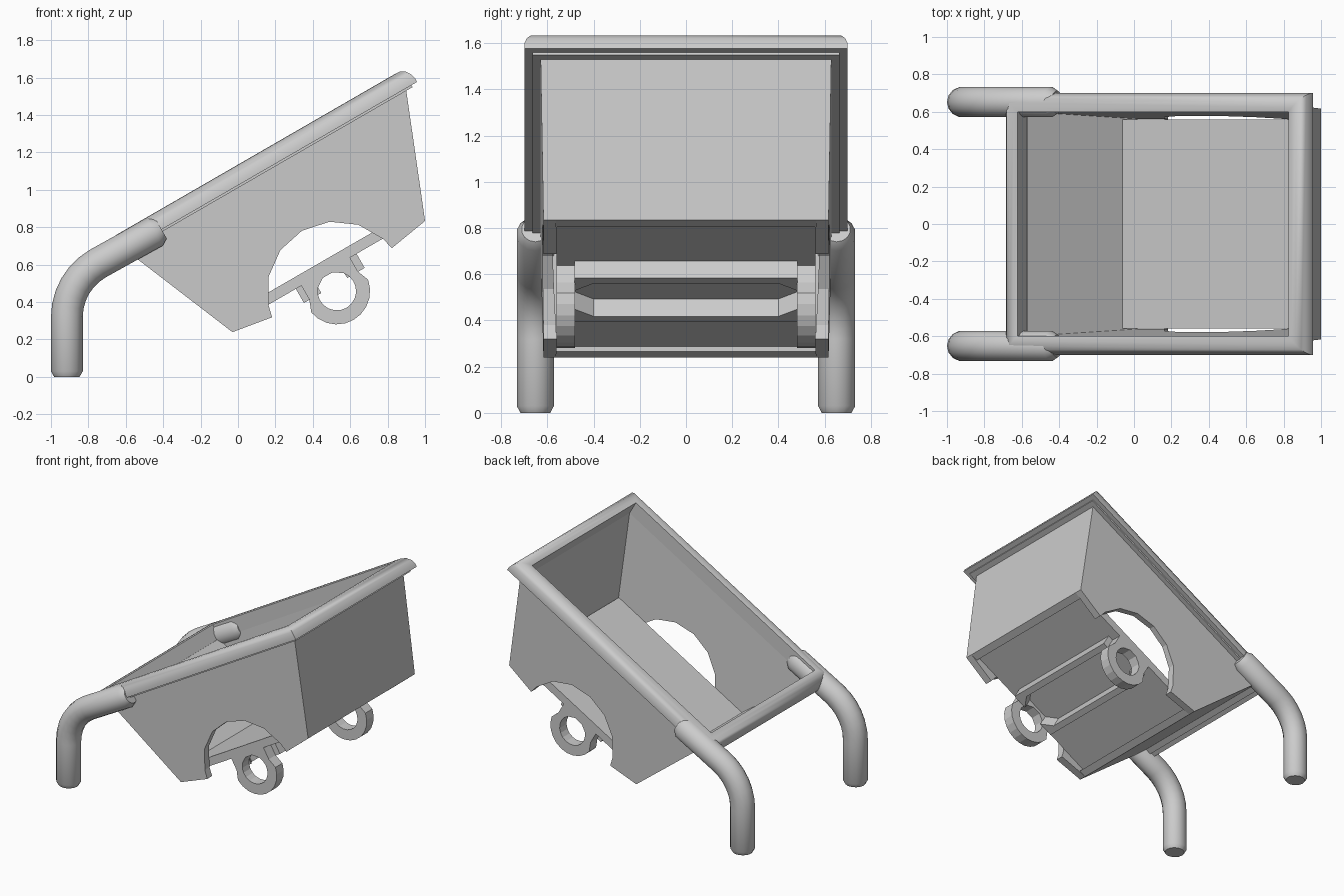
import bpy, bmesh
from math import sin, cos, radians, pi
from mathutils import Matrix

if "Cube" in bpy.data.objects:
    bpy.data.objects.remove(bpy.data.objects["Cube"])

TILT = Matrix.Rotation(radians(-30), 4, 'Y')   # tub is built level, then tipped 30 degrees


def loft(name, rings, cyclic=False, tilt=True, smooth=False):
    """Skin a row of equal-sized point rings; cap the ends unless cyclic."""
    bm = bmesh.new()
    vs = [[bm.verts.new(p) for p in r] for r in rings]
    n, m = len(vs), len(vs[0])
    for i in range(n if cyclic else n - 1):
        a, b = vs[i], vs[(i + 1) % n]
        for j in range(m):
            k = (j + 1) % m
            bm.faces.new((a[j], a[k], b[k], b[j]))
    if not cyclic:
        bm.faces.new(vs[0])
        bm.faces.new(vs[-1])
    bmesh.ops.recalc_face_normals(bm, faces=bm.faces)
    if tilt:
        bm.transform(TILT)
        bmesh.ops.recalc_face_normals(bm, faces=bm.faces)
    me = bpy.data.meshes.new(name)
    bm.to_mesh(me)
    bm.free()
    ob = bpy.data.objects.new(name, me)
    bpy.context.collection.objects.link(ob)
    if smooth:
        bpy.ops.object.select_all(action='DESELECT')
        ob.select_set(True)
        bpy.context.view_layer.objects.active = ob
        bpy.ops.object.shade_smooth_by_angle(angle=radians(40))
    return ob


def prism(name, profile, y0, y1):
    """Extrude a (u, w) profile between y0 and y1, which may depend on w."""
    f0 = y0 if callable(y0) else lambda w: y0
    f1 = y1 if callable(y1) else lambda w: y1
    return loft(name, [[(u, f(w), w) for u, w in profile] for f in (f0, f1)])


def outer(w):
    return 0.617 + 0.012 * (w - 0.222) / 0.653


def inner(w):
    return 0.562 + 0.038 * (w - 0.222) / 0.653


def box(u0, u1, w0, w1):
    return [(u0, w0), (u1, w0), (u1, w1), (u0, w1)]


AX_U, AX_W = 0.687, 0.133                      # axle centre in tub coordinates

# Side walls with wheel arches
arch = [(AX_U + 0.373 * cos(radians(a)), AX_W + 0.373 * sin(radians(a)))
        for a in (172, 162, 138, 114, 90, 66, 42, 18, 8)]
side = [(-0.176, 0.875), (0.094, 0.222)] + arch + [(1.283, 0.222), (1.544, 0.875)]
for s, tag in ((1, "left"), (-1, "right")):
    prism("side_wall_" + tag, side, lambda w: s * inner(w), lambda w: s * outer(w))

# End walls and floor
prism("back_wall", [(-0.176, 0.875), (0.094, 0.222), (0.149, 0.222), (-0.152, 0.875)],
      lambda w: -inner(w), inner)
prism("front_wall", [(1.544, 0.875), (1.283, 0.222), (1.228, 0.222), (1.518, 0.875)],
      lambda w: -inner(w), inner)
prism("floor", box(0.09, 1.26, 0.253, 0.31), -0.56, 0.56)

# Rounded rim, mitred at the four corners
rim = [(0, 0.875), (0, 0.978), (0.022, 0.983), (0.048, 0.981), (0.072, 0.968),
       (0.09, 0.943), (0.1, 0.91), (0.1, 0.887), (0.065, 0.887), (0.065, 0.875)]
corners = [(-1, -1), (1, -1), (1, 1), (-1, 1)]
loft("rim", [[((1.518 + t) if cu > 0 else (-0.156 - t), cy * (0.6 + t), w) for t, w in rim]
             for cu, cy in corners], cyclic=True, smooth=True)

# Cross bars under the floor
for tag, u0, u1 in (("back", 0.503, 0.548), ("front", 0.833, 0.878)):
    prism("cross_bar_" + tag, box(u0, u1, 0.166, 0.26), -0.4, 0.4)

# Axle brackets: strap outline bridged to a round hole, with flared braces
N = 15
out_pts = [(-0.15, 0.125), (-0.15, 0.035)]
out_pts += [(0.178 * cos(radians(a)), 0.178 * sin(radians(a)))
            for a in range(190, 351, 16)]
out_pts += [(0.15, 0.035), (0.15, 0.125)]
N = len(out_pts)
hole = []
for i in range(N):
    a = radians(140) + i * radians(260) / (N - 1)
    hole.append((0.103 * cos(a), 0.103 * sin(a)))
# close the top of the strap
out_pts += [(0.06, 0.125), (-0.06, 0.125)]
hole += [(0.103 * cos(radians(a)), 0.103 * sin(radians(a))) for a in (73, 107)]
for s, tag in ((1, "left"), (-1, "right")):
    def ring(pts, y):
        return [(AX_U + u, s * y, AX_W + w) for u, w in pts]
    loft("axle_bracket_" + tag, [ring(out_pts, 0.48), ring(out_pts, 0.56),
                                 ring(hole, 0.56), ring(hole, 0.48)], cyclic=True)
    for end, a, b, c, d in (("back", 0.503, 0.548, 0.503, 0.61),
                            ("front", 0.833, 0.878, 0.77, 0.878)):
        loft("brace_%s_%s" % (end, tag),
             [[(u, s * 0.4, w) for u, w in box(a, b, 0.166, 0.26)],
              [(u, s * 0.482, w) for u, w in box(c, d, 0.166, 0.26)]])

# Bent tube legs: (x, z, direction angle, radius)
path = [(-0.915, 0, 90, 0.068), (-0.915, 0.03, 90, 0.085)]
R = 0.33
for i in range(7):
    t = radians(i * 10)
    path.append((-0.915 + R * (1 - cos(t)), 0.32 + R * sin(t), 90 - i * 10, 0.085))
path += [(-0.445, 0.775, 30, 0.085), (-0.412, 0.794, 30, 0.062)]
SIDES = 14
for s, tag in ((1, "left"), (-1, "right")):
    rings = []
    for x, z, ang, r in path:
        d = radians(ang)
        rings.append([(x - sin(d) * r * cos(q), s * 0.652 + r * 0.97 * sin(q),
                       z + cos(d) * r * cos(q))
                      for q in (2 * pi * k / SIDES for k in range(SIDES))])
    loft("leg_" + tag, rings, tilt=False, smooth=True)
